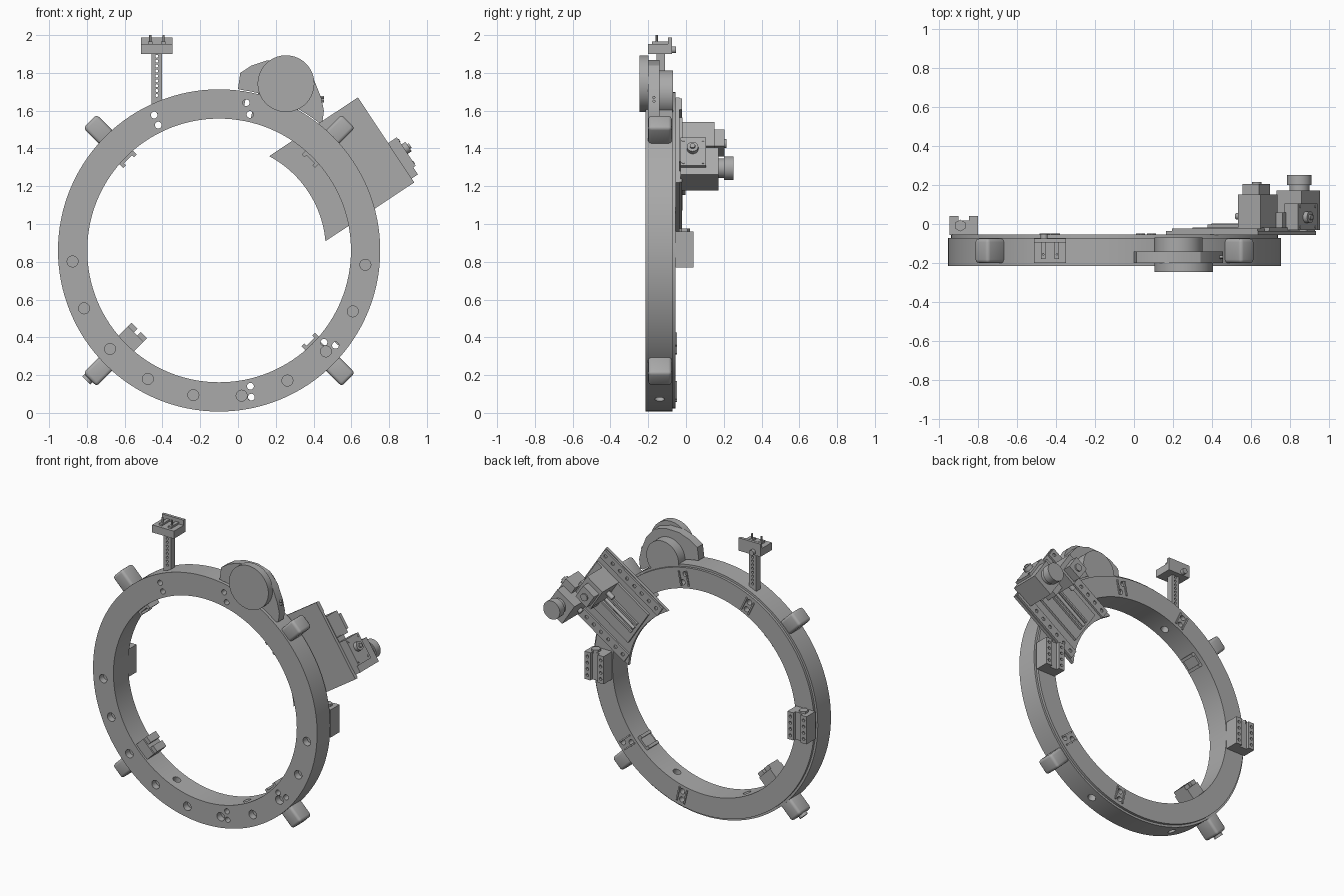
import bpy, bmesh
from math import radians, cos, sin, pi, sqrt
from mathutils import Matrix, Vector

cube = bpy.data.objects.get("Cube")
if cube:
    bpy.data.objects.remove(cube)

grey = bpy.data.materials.new("machined grey")
grey.use_nodes = True
GREY = (0.4, 0.4, 0.4, 1)
grey.diffuse_color = GREY
grey.node_tree.nodes["Principled BSDF"].inputs["Base Color"].default_value = GREY

CX, CZ = -0.10, 0.86          # ring axis
R_OUT, R_IN = 0.853, 0.698
FRONT, BACK = -0.215, -0.055


def frame(angle):
    """Ring frame: local x is radial, y is depth, z is tangential."""
    if angle is None:
        return Matrix()
    return Matrix.Translation((CX, 0, CZ)) @ Matrix.Rotation(-radians(angle), 4, 'Y')


def finish(name, bm, angle=None):
    bm.transform(frame(angle))
    bmesh.ops.recalc_face_normals(bm, faces=bm.faces)
    mesh = bpy.data.meshes.new(name)
    bm.to_mesh(mesh)
    bm.free()
    mesh.materials.append(grey)
    obj = bpy.data.objects.new(name, mesh)
    bpy.context.collection.objects.link(obj)
    smooth(obj)
    return obj


def smooth(obj):
    bpy.ops.object.select_all(action='DESELECT')
    obj.select_set(True)
    bpy.context.view_layer.objects.active = obj
    bpy.ops.object.shade_smooth_by_angle(angle=radians(30))


def box(name, x, y, z, angle=None, bevel=0.0):
    bm = bmesh.new()
    bmesh.ops.create_cube(bm, size=1)
    for v in bm.verts:
        v.co = Vector([r[0] + (c + 0.5) * (r[1] - r[0]) for c, r in zip(v.co, (x, y, z))])
    if bevel:
        bmesh.ops.bevel(bm, geom=bm.edges[:], offset=bevel, segments=3, profile=0.5, affect='EDGES')
    return finish(name, bm, angle)


def add_cyl(bm, a, b, r, sides=24):
    a, b = Vector(a), Vector(b)
    turn = Vector((0, 0, 1)).rotation_difference(b - a).to_matrix().to_4x4()
    bmesh.ops.create_cone(bm, cap_ends=True, segments=sides, radius1=r, radius2=r,
                          depth=(b - a).length, matrix=Matrix.Translation((a + b) / 2) @ turn)


def cylinder(name, a, b, r, angle=None, sides=32):
    bm = bmesh.new()
    add_cyl(bm, a, b, r, sides)
    return finish(name, bm, angle)


def prism(name, outline, y0, y1, angle=None):
    bm = bmesh.new()
    face = bm.faces.new([bm.verts.new((x, y0, z)) for x, z in outline])
    new = bmesh.ops.extrude_face_region(bm, geom=[face])["geom"]
    bmesh.ops.translate(bm, vec=(0, y1 - y0, 0), verts=[g for g in new if isinstance(g, bmesh.types.BMVert)])
    return finish(name, bm, angle)


def drill(obj, holes, angle=None):
    """Cut a list of (start, end, radius) holes out of a part."""
    bm = bmesh.new()
    for a, b, r in holes:
        add_cyl(bm, a, b, r, 20)
    cutter = finish("cutter", bm, angle)
    mod = obj.modifiers.new("holes", 'BOOLEAN')
    mod.operation, mod.solver, mod.object = 'DIFFERENCE', 'EXACT', cutter
    bpy.ops.object.select_all(action='DESELECT')
    bpy.context.view_layer.objects.active = obj
    obj.select_set(True)
    bpy.ops.object.modifier_apply(modifier=mod.name)
    bpy.data.objects.remove(cutter)
    smooth(obj)


def polar(r, deg, y):
    return (CX + r * cos(radians(deg)), y, CZ + r * sin(radians(deg)))


# Main ring, with a stepped rear rim
bm = bmesh.new()
profile = [(R_IN, FRONT), (R_OUT, FRONT), (R_OUT, -0.072), (0.838, -0.072), (0.838, BACK), (R_IN, BACK)]
verts = [bm.verts.new((r, y, 0)) for r, y in profile]
edges = [bm.edges.new((verts[i - 1], verts[i])) for i in range(len(verts))]
bmesh.ops.spin(bm, geom=verts + edges, angle=2 * pi, steps=128, axis=(0, 1, 0), cent=(0, 0, 0), use_merge=True)
bmesh.ops.remove_doubles(bm, verts=bm.verts[:], dist=1e-5)
ring = finish("main_ring", bm, 0)

# Blind bolt holes on the front, paired through holes and radial holes
holes = [(polar(0.778, 184.3 + 18.9 * i, -0.3), polar(0.778, 184.3 + 18.9 * i, -0.17), 0.029) for i in range(10)]
pairs = [(115.6, 115.9), (79.6, 77.2), (282.4, 283), (320.8, 318.8)]
for outer_first, second in pairs:
    for r, deg in ((0.795, outer_first), (0.738, second)):
        holes.append((polar(r, deg, -0.3), polar(r, deg, 0.1), 0.018))
holes += [(polar(0.6, d, -0.14), polar(0.95, d, -0.14), 0.026) for d in (112.5, 247.5, 292.5)]
drill(ring, holes)

# Clip plates around the paired holes on the rear
for deg in (115.7, 78.4, 282.7, 319.8):
    for side in (-1, 1):
        v = sorted((side * 0.024, side * 0.034))
        box("rear_clip_rail", (0.715, 0.815), (-0.06, -0.048), v, deg)

# Four outer pegs and their inner brackets
for deg in (45, 135, 225, 315):
    box("outer_peg", (0.83, 0.967), (-0.2, -0.075), (-0.05, 0.05), deg, 0.018)
    if deg != 225:
        box("inner_bracket", (0.683, 0.71), (-0.19, -0.085), (-0.05, 0.05), deg)
        for v in (-0.05, 0.03):
            box("inner_bracket_lip", (0.668, 0.69), (-0.19, -0.085), (v, v + 0.02), deg)
box("inner_slide_block", (0.625, 0.72), (-0.2, -0.08), (-0.058, 0.058), 225)
for v in (-0.058, 0.012):
    box("inner_slide_jaw", (0.598, 0.63), (-0.19, -0.09), (v, v + 0.046), 225)
cylinder("peg_end_cap", (0.95, -0.135, -0.01), (0.985, -0.135, -0.01), 0.03, 225)

# Perforated post with clamp head
post = box("post", (-0.457, -0.403), (-0.155, -0.11), (1.63, 1.91))
drill(post, [((-0.43, -0.3, 1.68 + i * 0.026), (-0.43, 0.1, 1.68 + i * 0.026), 0.008) for i in range(9)])
box("clamp_head", (-0.513, -0.348), (-0.2, -0.08), (1.9, 1.952))
box("clamp_wall", (-0.513, -0.348), (-0.095, -0.075), (1.9, 1.988))
for x in (-0.465, -0.395):
    cylinder("clamp_pin", (x, -0.155, 1.94), (x, -0.155, 2.0), 0.006, sides=12)
    box("clamp_rib", (x - 0.012, x + 0.012), (-0.18, -0.09), (1.95, 1.965))
cylinder("clamp_knob", (-0.46, -0.08, 1.922), (-0.46, -0.052, 1.922), 0.018)

# Drive motor on the upper rim with a curved bracket
cylinder("motor_disc", (0.254, -0.247, 1.743), (0.254, -0.198, 1.743), 0.15, sides=64)
cylinder("motor_body", (0.228, -0.15, 1.69), (0.228, -0.07, 1.69), 0.123, sides=48)
outline = [(0.0, 1.715), (0.012, 1.8), (0.07, 1.838), (0.15, 1.865), (0.25, 1.868), (0.34, 1.84),
           (0.4, 1.77), (0.44, 1.67), (0.455, 1.6), (0.447, 1.54)]
arc = [polar(0.858, d, 0) for d in range(52, 83, 3)]
prism("motor_bracket", outline + [(p[0], p[2]) for p in arc], -0.2, -0.14)
for z in (1.65, 1.67):
    cylinder("bracket_screw", (0.43, -0.17, z), (0.455, -0.17, z), 0.008, sides=12)

# Stage plate: one end curved concentric with the ring
A, W, R_ARC = 33.5, 0.27, 0.565
curve = [(sqrt(R_ARC ** 2 - v * v), v) for v in [W - W * i / 12 for i in range(25)]]
prism("stage_plate", curve + [(1.06, -W), (1.06, W)], -0.056, -0.035, A)
for s in (-1, 1):
    rail = box("stage_rail", (0.53, 1.055), (-0.036, -0.022), sorted((s * 0.195, s * 0.265)), A)
    drill(rail, [((0.565 + i * 0.066, -0.03, s * 0.23), (0.565 + i * 0.066, 0.05, s * 0.23), 0.012)
                 for i in range(8)], A)
box("stage_slide", (0.58, 1.05), (-0.04, -0.018), (-0.13, 0.15), A)
for v in (-0.045, 0.03):
    box("slide_track", (0.6, 0.88), (-0.02, -0.003), (v, v + 0.015), A)
cylinder("lead_screw", (0.6, -0.008, 0.0), (0.88, -0.008, 0.0), 0.011, A, 16)

# Upper carriage block
box("carriage_base", (0.86, 1.0), (-0.03, 0.15), (0.0, 0.155), A)
box("carriage_top", (0.87, 0.97), (0.14, 0.205), (0.02, 0.125), A)
box("carriage_link", (0.88, 1.04), (-0.03, 0.06), (-0.09, 0.01), A)
cylinder("carriage_knob", (0.81, 0.04, 0.09), (0.87, 0.04, 0.09), 0.017, A)
cylinder("carriage_dial", (0.92, 0.2, 0.07), (0.92, 0.214, 0.07), 0.025, A)

# Gear block with side knob and rear cylinder
box("gear_block", (0.945, 1.1), (-0.03, 0.172), (-0.245, -0.075), A)
box("gear_flange", (1.03, 1.115), (-0.03, 0.105), (-0.2, -0.02), A)
cylinder("side_knob", (1.1, 0.035, -0.095), (1.14, 0.035, -0.095), 0.03, A)
cylinder("side_shaft", (1.13, 0.035, -0.095), (1.15, 0.035, -0.095), 0.014, A, 16)
cylinder("lower_shaft", (0.96, 0.035, -0.18), (0.925, 0.035, -0.18), 0.018, A, 16)
for y in (-0.015, 0.09):
    for v in (-0.18, -0.04):
        cylinder("flange_screw", (1.11, y, v), (1.119, y, v), 0.008, A, 12)
cylinder("rear_neck", (1.03, 0.165, -0.16), (1.03, 0.205, -0.16), 0.052, A)
cylinder("rear_dial", (1.03, 0.2, -0.16), (1.03, 0.252, -0.16), 0.063, A, 48)

# Channelled hinge blocks on the rear, either side
for side in (-1, 1):
    def span(a, b):
        return sorted((CX + side * a, CX + side * b))
    box("hinge_base", span(0.7, 0.845), (-0.056, 0.018), (0.77, 0.96))
    for a, b in ((0.7, 0.745), (0.8, 0.845)):
        wall = box("hinge_wall", span(a, b), (0.01, 0.04), (0.77, 0.96))
        mid = CX + side * (a + b) / 2
        drill(wall, [((mid, 0.025, 0.8 + i * 0.043), (mid, 0.1, 0.8 + i * 0.043), 0.01) for i in range(4)])
    cylinder("hinge_bolt", (CX + side * 0.79, -0.008, 0.95), (CX + side * 0.79, -0.008, 0.975), 0.03, sides=6)
